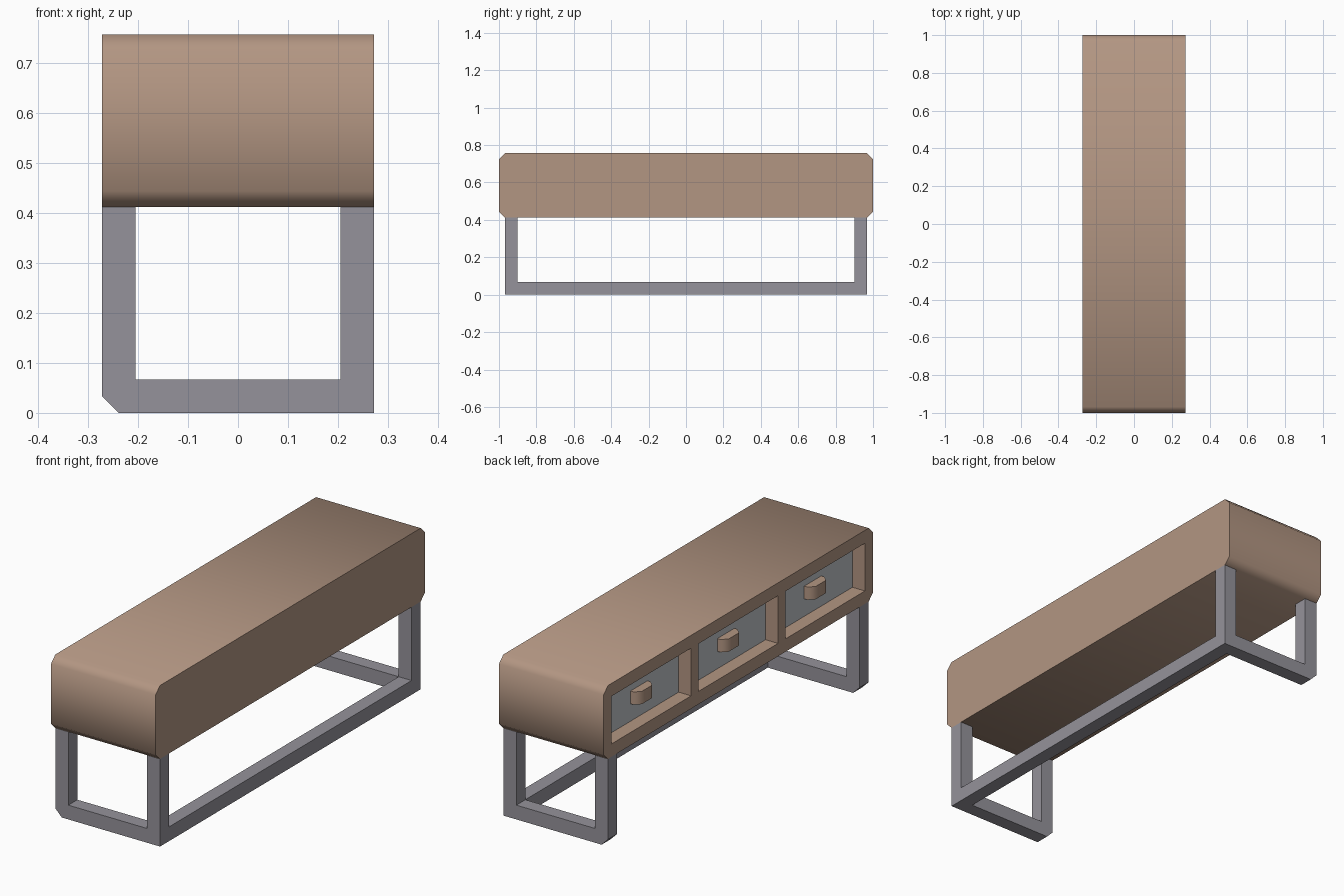
import bpy, bmesh, math
from mathutils import Vector

if "Cube" in bpy.data.objects:
    bpy.data.objects.remove(bpy.data.objects["Cube"], do_unlink=True)


def material(name, color):
    mat = bpy.data.materials.new(name)
    mat.use_nodes = True
    mat.diffuse_color = color + (1,)
    mat.node_tree.nodes["Principled BSDF"].inputs["Base Color"].default_value = color + (1,)
    return mat


wood = material("warm wood", (0.45, 0.305, 0.225))
steel = material("grey steel", (0.30, 0.29, 0.325))
panel_grey = material("pale grey", (0.515, 0.55, 0.575))


def prism(name, points, direction, mat, smooth=None):
    """Extrude a closed 3D outline along a direction."""
    bm = bmesh.new()
    face = bm.faces.new([bm.verts.new(p) for p in points])
    out = bmesh.ops.extrude_face_region(bm, geom=[face], use_keep_orig=True)
    moved = [v for v in out["geom"] if isinstance(v, bmesh.types.BMVert)]
    bmesh.ops.translate(bm, verts=moved, vec=Vector(direction))
    bmesh.ops.recalc_face_normals(bm, faces=bm.faces)
    mesh = bpy.data.meshes.new(name)
    bm.to_mesh(mesh)
    bm.free()
    obj = bpy.data.objects.new(name, mesh)
    bpy.context.collection.objects.link(obj)
    mesh.materials.append(mat)
    bpy.ops.object.select_all(action="DESELECT")
    obj.select_set(True)
    bpy.context.view_layer.objects.active = obj
    if smooth:
        bpy.ops.object.shade_smooth_by_angle(angle=math.radians(smooth))
    return obj


def box(name, lo, hi, mat):
    (x0, y0, z0), (x1, y1, z1) = lo, hi
    base = [(x0, y0, z0), (x1, y0, z0), (x1, y1, z0), (x0, y1, z0)]
    return prism(name, base, (0, 0, z1 - z0), mat)


HALF_X = 0.272
BOTTOM, TOP = 0.412, 0.757
BEVEL = 0.032
BAR = 0.067
DEPTH = 0.068
LEG_Y = 0.967

# Cabinet body: long box with chamfered ends, softly shaded around its outline
outline = [(-1, BOTTOM + BEVEL), (-1 + BEVEL, BOTTOM), (1 - BEVEL, BOTTOM), (1, BOTTOM + BEVEL),
           (1, TOP - BEVEL), (1 - BEVEL, TOP), (-1 + BEVEL, TOP), (-1, TOP - BEVEL)]
body = prism("cabinet_body", [(-HALF_X, y, z) for y, z in outline],
             (2 * HALF_X, 0, 0), wood, smooth=60)

# Three drawer bays: recess, panel and handle
mid_z = (BOTTOM + TOP) / 2
back = -HALF_X + DEPTH
half_w, half_h = 0.295, 0.112
for i, cy in enumerate((0.645, 0, -0.645), 1):
    cutter = box("cutter", (-0.4, cy - half_w, mid_z - half_h),
                 (back, cy + half_w, mid_z + half_h), wood)
    cut = body.modifiers.new("recess", "BOOLEAN")
    cut.object = cutter
    cut.operation = "DIFFERENCE"
    cut.solver = "EXACT"
    bpy.context.view_layer.objects.active = body
    bpy.ops.object.modifier_apply(modifier=cut.name)
    bpy.data.objects.remove(cutter, do_unlink=True)

    box(f"drawer_panel_{i}", (back - 0.003, cy - half_w, mid_z - half_h),
        (back + 0.003, cy + half_w, mid_z + half_h), panel_grey)

    # Handle: small block with cut outer corners
    hw, out, c = 0.063, 0.045, 0.025
    shape = [(0, -hw), (0, hw), (-out + c, hw), (-out, hw - c), (-out, -hw + c), (-out + c, -hw)]
    prism(f"drawer_handle_{i}", [(back + x, cy + y, mid_z - 0.03) for x, y in shape],
          (0, 0, 0.06), wood, smooth=50)

# Base: a U-shaped frame at each end with one cut lower corner
inner = HALF_X - BAR
u_shape = [(-HALF_X, BOTTOM), (-HALF_X, BAR / 2), (-HALF_X + BAR / 2, 0), (HALF_X, 0),
           (HALF_X, BOTTOM), (inner, BOTTOM), (inner, BAR), (-inner, BAR), (-inner, BOTTOM)]
for name, y in (("front", -LEG_Y), ("back", LEG_Y - BAR)):
    prism(f"{name}_leg_frame", [(x, y, z) for x, z in u_shape], (0, BAR, 0), steel)

# Floor rail joining the two frames on the closed side
box("floor_rail", (inner, -LEG_Y + BAR, 0), (HALF_X, LEG_Y - BAR, BAR), steel)
